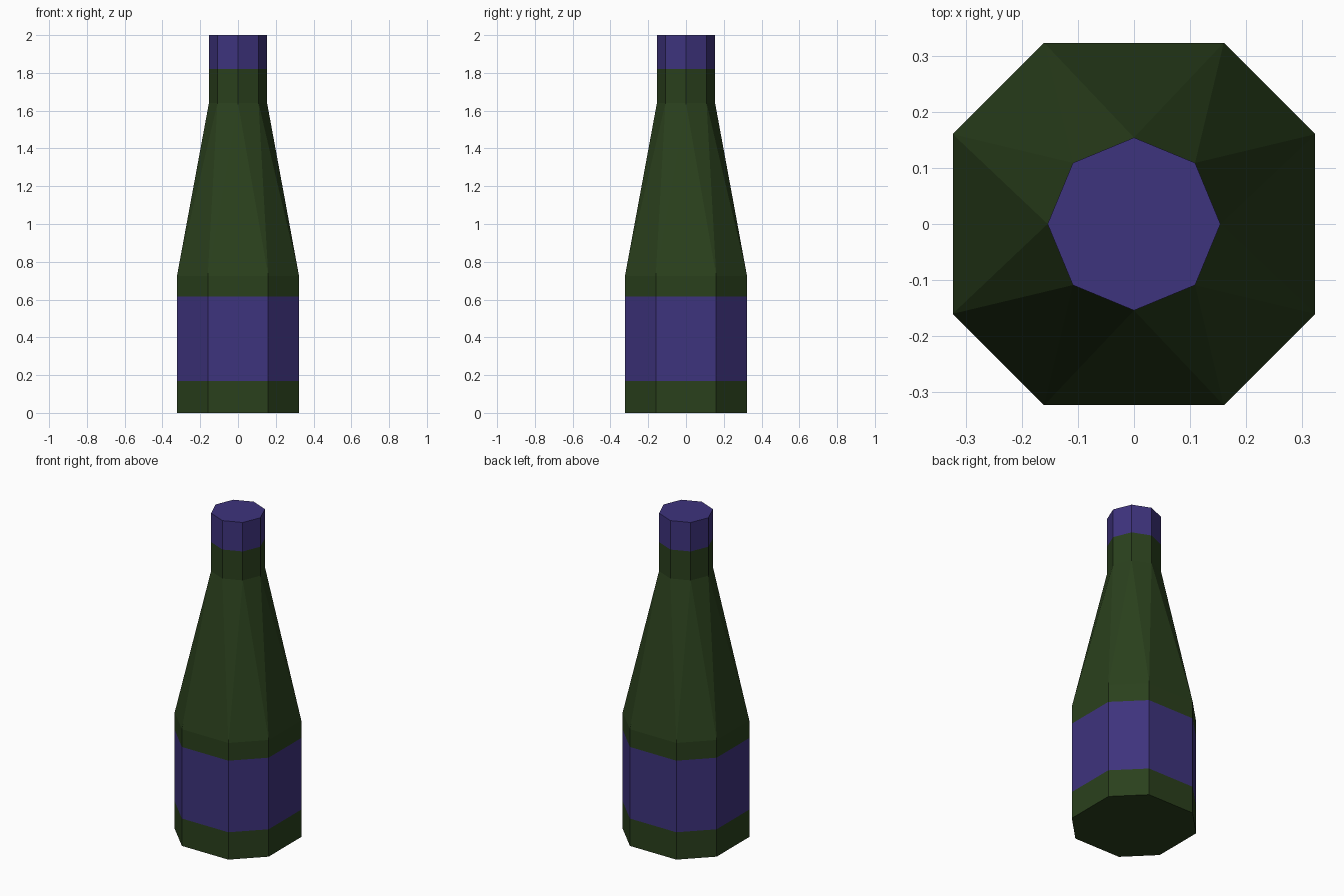
import bpy, bmesh
from math import radians, cos, sin, atan2, hypot

if "Cube" in bpy.data.objects:
    bpy.data.objects.remove(bpy.data.objects["Cube"])


def material(name, color):
    m = bpy.data.materials.new(name)
    m.diffuse_color = (*color, 1)
    m.use_nodes = True
    m.node_tree.nodes["Principled BSDF"].inputs["Base Color"].default_value = m.diffuse_color
    return m


bm = bmesh.new()
BODY_R = hypot(0.323, 0.16)
BODY_A = atan2(0.16, 0.323)


def body_ring(z):
    # octagon with flats facing the axes
    angles = [radians(90) * q + s for q in range(4) for s in (BODY_A, radians(90) - BODY_A)]
    return [bm.verts.new((BODY_R * cos(a), BODY_R * sin(a), z)) for a in angles]


def neck_ring(z):
    # octagon with corners on the axes
    return [bm.verts.new((0.154 * cos(radians(45 * i)), 0.154 * sin(radians(45 * i)), z))
            for i in range(8)]


def face(verts, slot):
    bm.faces.new(verts).material_index = slot


def band(low, high, slot):
    for i in range(8):
        j = (i + 1) % 8
        face((low[i], low[j], high[j], high[i]), slot)


GLASS, PAPER = 0, 1

# body with label band
body = [body_ring(z) for z in (0, 0.17, 0.615, 0.725)]
for low, high, slot in zip(body, body[1:], (GLASS, PAPER, GLASS)):
    band(low, high, slot)
face(body[0][::-1], GLASS)

# neck with foil cap
neck = [neck_ring(z) for z in (1.64, 1.82, 2.0)]
for low, high, slot in zip(neck, neck[1:], (GLASS, PAPER)):
    band(low, high, slot)
face(neck[-1], PAPER)

# faceted shoulder joining the two differently turned octagons
b, t = body[-1], neck[0]
for k in range(0, 8, 2):
    b0, b1, b2 = (b[(k + n) % 8] for n in range(3))
    t1, t2, t3 = (t[(k + n) % 8] for n in (1, 2, 3))
    for tri in ((b0, b1, t1), (b1, t2, t1), (b1, b2, t2), (b2, t3, t2)):
        face(tri, GLASS)

bmesh.ops.recalc_face_normals(bm, faces=bm.faces)
mesh = bpy.data.meshes.new("bottle")
bm.to_mesh(mesh)
bm.free()
mesh.materials.append(material("green_glass", (0.023, 0.051, 0.012)))
mesh.materials.append(material("purple_label", (0.048, 0.033, 0.205)))
bpy.context.collection.objects.link(bpy.data.objects.new("bottle", mesh))
